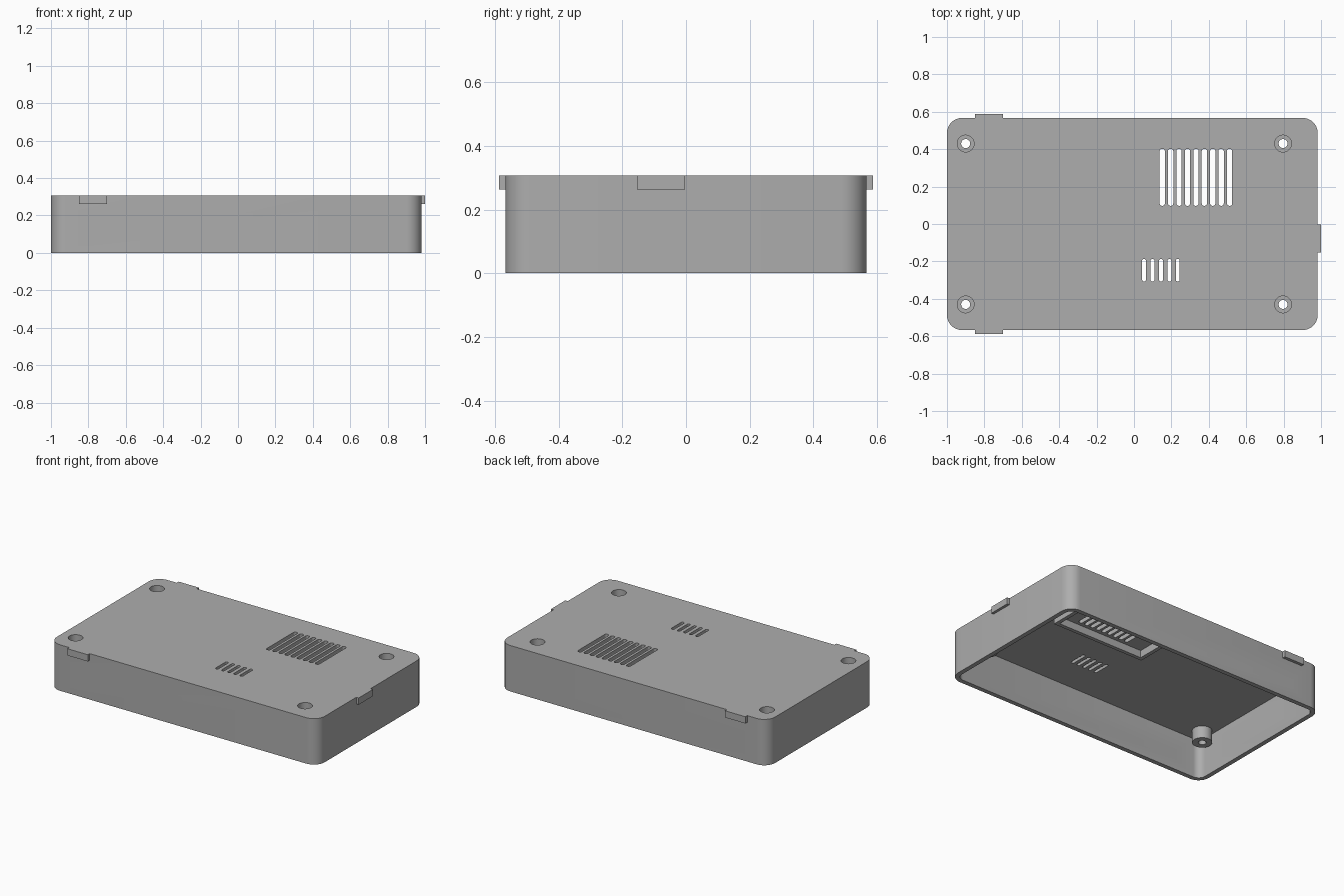
import bpy, bmesh, math
from mathutils import Matrix, Vector

if "Cube" in bpy.data.objects:
    bpy.data.objects.remove(bpy.data.objects["Cube"])

X0, X1, Y, TOP = -1.0, 0.982, 0.567, 0.307   # outer shell
WALL, CEIL = 0.03, 0.267                     # wall thickness, underside of the lid

grey = bpy.data.materials.new("plastic_grey")
grey.diffuse_color = (0.42, 0.42, 0.42, 1)
grey.use_nodes = True
grey.node_tree.nodes["Principled BSDF"].inputs["Base Color"].default_value = grey.diffuse_color


def rounded_rect(x0, x1, y0, y1, r, n=8):
    """Outline of a rounded rectangle, counter-clockwise."""
    pts = []
    corners = [(x1 - r, y1 - r), (x0 + r, y1 - r), (x0 + r, y0 + r), (x1 - r, y0 + r)]
    for q, (cx, cy) in enumerate(corners):
        for i in range(n + 1):
            a = math.pi / 2 * (q + i / n)
            pts.append((cx + r * math.cos(a), cy + r * math.sin(a)))
    return pts


def circle(cx, cy, r, n=32):
    return [(cx + r * math.cos(2 * math.pi * i / n), cy + r * math.sin(2 * math.pi * i / n))
            for i in range(n)]


def rect(x0, x1, y0, y1):
    return [(x0, y0), (x1, y0), (x1, y1), (x0, y1)]


def prisms(name, items, turn=None):
    """One object made of extruded outlines: (points, low, high)."""
    bm = bmesh.new()
    for pts, low, high in items:
        face = bm.faces.new([bm.verts.new((x, y, low)) for x, y in pts])
        ext = bmesh.ops.extrude_face_region(bm, geom=[face])["geom"]
        bmesh.ops.translate(bm, vec=(0, 0, high - low),
                            verts=[v for v in ext if isinstance(v, bmesh.types.BMVert)])
    if turn:
        bm.transform(turn)
    bmesh.ops.recalc_face_normals(bm, faces=bm.faces)
    me = bpy.data.meshes.new(name)
    bm.to_mesh(me)
    bm.free()
    me.materials.append(grey)
    ob = bpy.data.objects.new(name, me)
    bpy.context.collection.objects.link(ob)
    return ob


def combine(ob, other, operation):
    """Apply a boolean and discard the helper."""
    mod = ob.modifiers.new("bool", 'BOOLEAN')
    mod.operation, mod.object, mod.solver = operation, other, 'EXACT'
    bpy.context.view_layer.objects.active = ob
    bpy.ops.object.modifier_apply(modifier=mod.name)
    bpy.data.objects.remove(other)


# Shell, open at the bottom
shell = prisms("case_shell", [(rounded_rect(X0, X1, -Y, Y, 0.08), 0, TOP)])
cavity = rounded_rect(X0 + WALL, X1 - WALL, -Y + WALL, Y - WALL, 0.05)
combine(shell, prisms("cavity", [(cavity, -0.1, CEIL)]), 'DIFFERENCE')

# Screw bosses with a counterbore from above and a through hole
screws = [(x, y) for x in (-0.9, 0.797) for y in (-0.43, 0.43)]
combine(shell, prisms("bosses", [(circle(x, y, 0.061), 0.185, 0.285) for x, y in screws]), 'UNION')
combine(shell, prisms("bores", [(circle(x, y, 0.045), 0.225, 0.4) for x, y in screws]), 'DIFFERENCE')
combine(shell, prisms("holes", [(circle(x, y, 0.024), 0.1, 0.4) for x, y in screws]), 'DIFFERENCE')

# Large and small vent slots in the lid
slots = []
for count, start, half, y0, y1 in ((9, 0.151, 0.014, 0.097, 0.402), (5, 0.054, 0.0105, -0.307, -0.187)):
    for i in range(count):
        x = start + i * 0.045
        slots.append((rounded_rect(x - half, x + half, y0, y1, half * 0.9, 4), 0.24, 0.4))
combine(shell, prisms("vents", slots), 'DIFFERENCE')

# Small ports through the front and back walls
ports = [(rect(-0.774, -0.678, 0.08, 0.126), low, low + 0.1) for low in (-0.617, 0.517)]
stand_y = Matrix(((1, 0, 0), (0, 0, 1), (0, 1, 0))).to_4x4()
combine(shell, prisms("ports", ports, stand_y), 'DIFFERENCE')

# Two large ports in the left wall
sockets = [(rounded_rect(y0, y1, 0.085, 0.208, 0.015, 4), -1.05, -0.95)
           for y0, y1 in ((0.03, 0.235), (-0.242, -0.033))]
stand_x = Matrix(((0, 0, 1), (1, 0, 0), (0, 1, 0))).to_4x4()
combine(shell, prisms("sockets", sockets, stand_x), 'DIFFERENCE')

# Outer latch tabs, flush with the lid
for name, outline in (("front_tab", rect(-0.85, -0.70, -0.587, -0.555)),
                      ("back_tab", rect(-0.85, -0.70, 0.555, 0.587)),
                      ("right_tab", rect(0.97, 1.0, -0.153, -0.003))):
    prisms(name, [(outline, 0.262, TOP)])

# Ribs under the lid around the large vent
prisms("vent_rib_front", [(rect(-0.015, 0.675, 0.05, 0.075), 0.218, 0.275)])
for side, x in (("left", -0.015), ("right", 0.65)):
    prisms("vent_rib_" + side, [(rect(x, x + 0.025, 0.07, 0.545), 0.218, 0.275)])

# Smooth curved walls, keep edges sharp
for ob in bpy.context.scene.objects:
    ob.select_set(True)
bpy.context.view_layer.objects.active = shell
bpy.ops.object.shade_smooth_by_angle(angle=math.radians(30))
